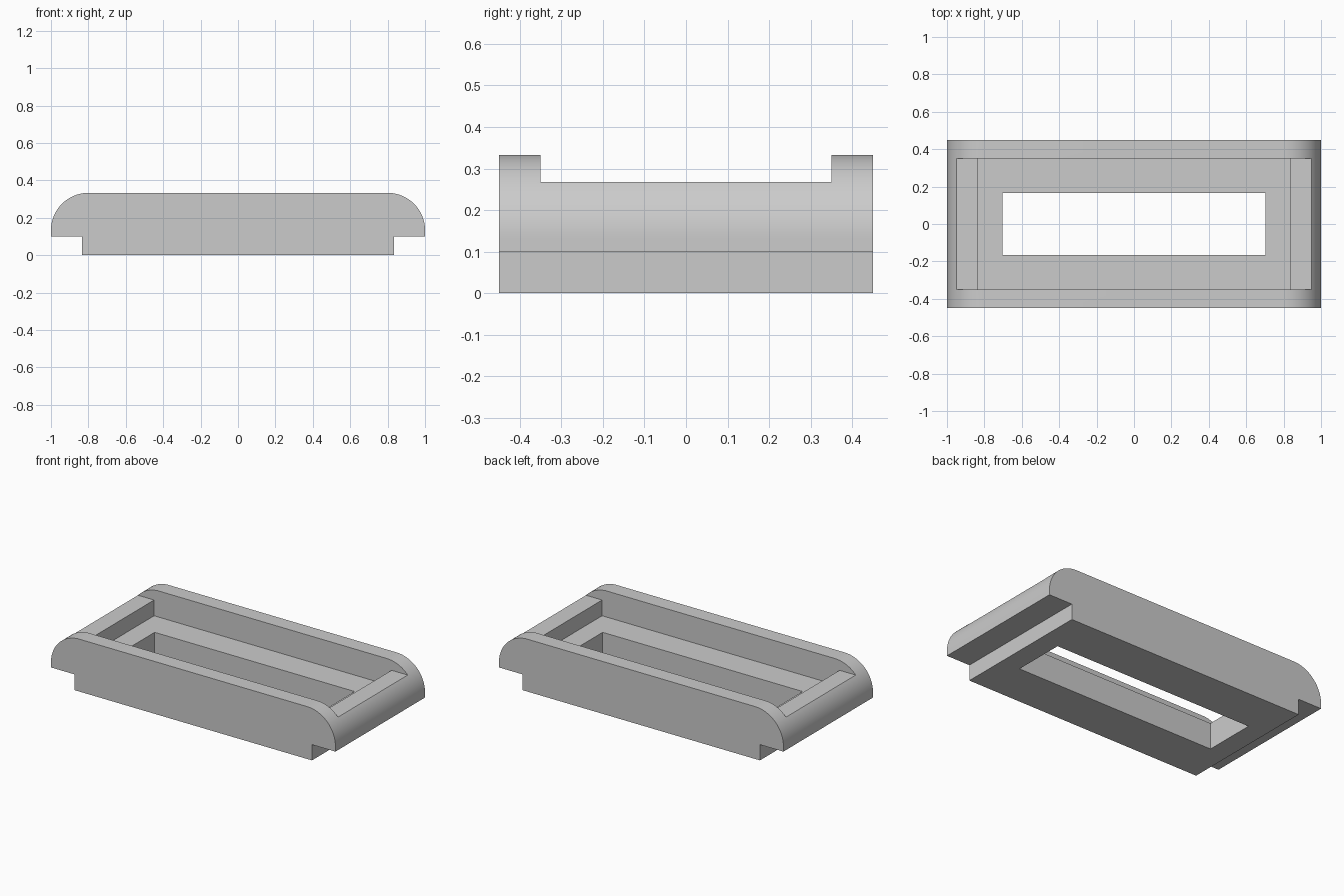
import bpy, bmesh, math

cube = bpy.data.objects.get("Cube")
if cube:
    bpy.data.objects.remove(cube, do_unlink=True)

HALF_DEPTH, HEIGHT, STEP_Z, STEP_X = 0.45, 0.333, 0.1, 0.835
RADIUS, ARC_STEPS = 0.2, 24
LEDGE_Z, FLOOR_Z, RAIL_Y = 0.267, 0.167, 0.35

grey = bpy.data.materials.new("plain_grey")
grey.use_nodes = True
colour = (0.6, 0.6, 0.6, 1)
grey.diffuse_color = colour
grey.node_tree.nodes["Principled BSDF"].inputs["Base Color"].default_value = colour


def finish(name, bm):
    bmesh.ops.recalc_face_normals(bm, faces=bm.faces)
    mesh = bpy.data.meshes.new(name)
    bm.to_mesh(mesh)
    bm.free()
    mesh.materials.append(grey)
    obj = bpy.data.objects.new(name, mesh)
    bpy.context.collection.objects.link(obj)
    return obj


def box(name, half_x, half_y, bottom, top):
    bm = bmesh.new()
    bmesh.ops.create_cube(bm, size=2)
    for v in bm.verts:
        v.co = (v.co.x * half_x, v.co.y * half_y, top if v.co.z > 0 else bottom)
    return finish(name, bm)


# Body: stepped base with rounded shoulders, extruded front to back
right = [(STEP_X, 0), (STEP_X, STEP_Z), (1, STEP_Z)]
for i in range(ARC_STEPS + 1):
    a = math.pi / 2 * i / ARC_STEPS
    right.append((1 - RADIUS + RADIUS * math.cos(a), HEIGHT - RADIUS + RADIUS * math.sin(a)))
outline = right + [(-x, z) for x, z in reversed(right)]
bm = bmesh.new()
face = bm.faces.new([bm.verts.new((x, -HALF_DEPTH, z)) for x, z in outline])
extruded = bmesh.ops.extrude_face_region(bm, geom=[face])["geom"]
bmesh.ops.translate(bm, vec=(0, 2 * HALF_DEPTH, 0),
                    verts=[g for g in extruded if isinstance(g, bmesh.types.BMVert)])
body = finish("tray_frame", bm)

# Cuts: channel between the rails, recessed pocket, through opening
cutters = [
    box("channel_cutter", 1.2, RAIL_Y, LEDGE_Z, 0.5),
    box("pocket_cutter", STEP_X, RAIL_Y, FLOOR_Z, 0.6),
    box("opening_cutter", 0.703, 0.167, -0.2, 0.7),
]
bpy.context.view_layer.objects.active = body
body.select_set(True)
for cutter in cutters:
    cutter.hide_render = True
    mod = body.modifiers.new(cutter.name, "BOOLEAN")
    mod.operation, mod.solver, mod.object = "DIFFERENCE", "EXACT", cutter
    bpy.ops.object.modifier_apply(modifier=mod.name)
    bpy.data.objects.remove(cutter, do_unlink=True)

bpy.ops.object.shade_smooth_by_angle(angle=math.radians(30))
